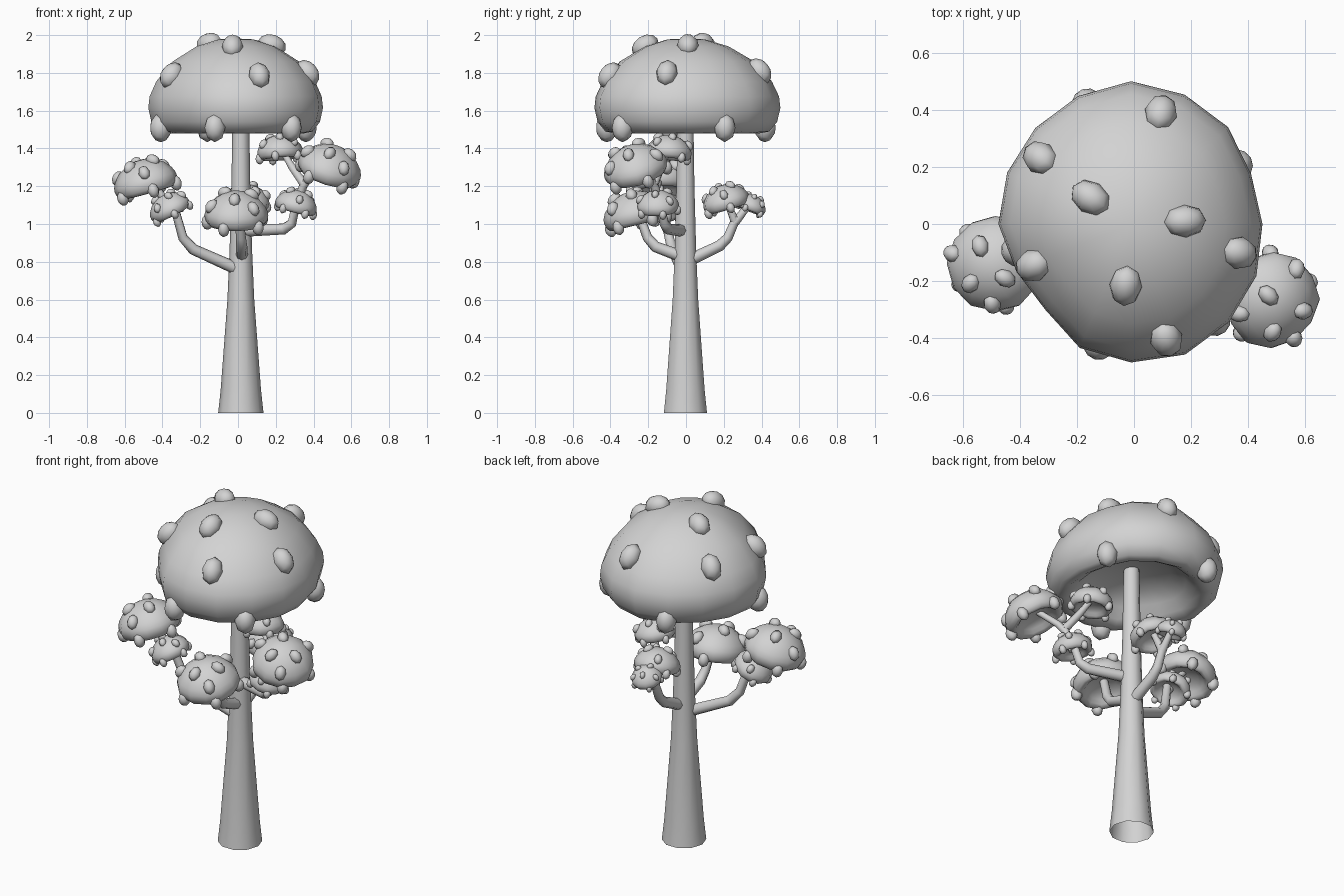
import bpy, bmesh, math, random
from mathutils import Vector, Matrix

random.seed(4)
cube = bpy.data.objects.get("Cube")
if cube:
    bpy.data.objects.remove(cube)

COLOUR = (0.65, 0.65, 0.65, 1)
grey = bpy.data.materials.new("plain_grey")
grey.use_nodes = True
grey.diffuse_color = COLOUR
grey.node_tree.nodes["Principled BSDF"].inputs["Base Color"].default_value = COLOUR

# Cap cross-section for radius 1: crown, rolled rim, hollow underside
PROFILE = [(0, 1.08), (0.2, 1.07), (0.45, 0.99), (0.72, 0.82), (0.91, 0.59),
           (0.985, 0.42), (1, 0.29), (0.965, 0.13), (0.88, 0.02), (0.78, 0),
           (0.68, 0.06), (0.58, 0.17), (0.4, 0.28), (0, 0.33)]
RIM = 7.6  # place of the hanging spots along the profile


def finish(bm, name, matrix=Matrix()):
    bmesh.ops.remove_doubles(bm, verts=bm.verts, dist=0.0001)
    bmesh.ops.recalc_face_normals(bm, faces=bm.faces)
    mesh = bpy.data.meshes.new(name)
    bm.to_mesh(mesh)
    bm.free()
    mesh.materials.append(grey)
    mesh.shade_smooth()
    obj = bpy.data.objects.new(name, mesh)
    obj.matrix_world = matrix
    bpy.context.collection.objects.link(obj)


def lathe(profile, radii, height):
    """Sweep a profile around z, with one radius for each direction."""
    bm = bmesh.new()
    n = len(radii)
    rings = []
    for r, z in profile:
        rings.append([bm.verts.new((r * radii[i] * math.cos(math.tau * i / n),
                                    r * radii[i] * math.sin(math.tau * i / n),
                                    z * height)) for i in range(n)])
    for a, b in zip(rings, rings[1:]):
        for i in range(n):
            j = (i + 1) % n
            bm.faces.new((a[i], a[j], b[j], b[i]))
    return bm


def cap(name, base, axis, radii, height, spots, size):
    turn = Vector((0, 0, 1)).rotation_difference(Vector(axis)).to_matrix().to_4x4()
    matrix = Matrix.Translation(base) @ turn
    finish(lathe(PROFILE, radii, height), name, matrix)
    # Egg-shaped spots: lying along the crown, hanging straight at the rim
    bm = bmesh.new()
    n = len(radii)
    up = Vector((0, 0, 1))
    for azimuth, step in spots:
        k = int(step)
        t = step - k
        (r0, z0), (r1, z1) = PROFILE[k], PROFILE[k + 1]
        around = (azimuth / 360 * n) % n
        i = int(around)
        f = around - i
        radius = radii[i % n] * (1 - f) + radii[(i + 1) % n] * f
        angle = math.radians(azimuth)
        out = Vector((math.cos(angle), math.sin(angle), 0))
        place = out * (r0 + (r1 - r0) * t) * radius + up * (z0 + (z1 - z0) * t) * height
        if step == RIM:
            slope, normal = -up, out
        else:
            slope = (out * (r1 - r0) + up * (z1 - z0)).normalized()
            normal = (out * (z0 - z1) + up * (r1 - r0)).normalized()
        frame = Matrix((slope.cross(normal), slope, normal)).transposed().to_4x4()
        scale = Matrix.Diagonal((size, size * 1.35, size, 1))
        bmesh.ops.create_uvsphere(bm, u_segments=8, v_segments=6, radius=1,
                                  matrix=Matrix.Translation(place) @ frame @ scale)
    finish(bm, name + "_spots", matrix)


# Trunk, open at the foot
trunk = lathe([(0.12, 0), (0.107, 0.12), (0.071, 0.6), (0.06, 0.85), (0.05, 1.2), (0.043, 1.64)],
              [1] * 10, 1)
finish(trunk, "trunk", Matrix.Translation((0.015, -0.003, 0)))

# Great cap with an uneven outline
outline = [0.46, 0.455, 0.48, 0.49, 0.5, 0.485, 0.475, 0.47,
           0.465, 0.435, 0.425, 0.47, 0.485, 0.495, 0.485, 0.475]
inner_spots = [(147, 1.64), (3, 1.85), (265, 2.0)]
great_spots = inner_spots + [(75, 3.5), (144, 3.58), (-15, 3.58), (203, 3.7), (287, 3.7)]
great_spots += [(azimuth, RIM) for azimuth in (255, -49, 193, 110, 29)]
cap("great_cap", (-0.01, 0, 1.48), (0, 0, 1), outline, 0.465, great_spots, 0.057)

# Small caps: name, middle, axis, radius, turn of the spots
small_caps = [
    ("right_large_cap", (-0.495, -0.14, 1.25), (-0.28, -0.05, 1), 0.17, -38),
    ("right_small_cap", (-0.37, -0.125, 1.1), (-0.52, -0.1, 1), 0.112, 30),
    ("left_large_cap", (0.493, -0.275, 1.325), (0.33, -0.3, 1), 0.17, -12),
    ("left_upper_cap", (0.22, -0.09, 1.405), (-0.08, 0.1, 1), 0.12, 10),
    ("left_small_cap", (0.315, -0.15, 1.118), (0.25, -0.05, 1), 0.112, 200),
    ("front_cap", (-0.01, -0.275, 1.08), (0, -0.25, 1), 0.172, 0),
    ("back_cap", (0.045, 0.205, 1.14), (0.05, -0.3, 1), 0.125, 50),
    ("back_small_cap", (0.02, 0.345, 1.11), (-0.05, 0.4, 1), 0.085, 100),
]
for name, middle, axis, radius, turn in small_caps:
    axis = Vector(axis).normalized()
    radii = [radius * random.uniform(0.97, 1.03) for i in range(12)]
    height = radius * 0.97
    base = Vector(middle) - axis * height * 0.52
    spots = [(turn + azimuth, step + 0.25) for azimuth, step in inner_spots]
    spots += [(turn + azimuth, 3.6) for azimuth in (75, 203, 310)]
    spots += [(turn + 30 + 72 * i, RIM) for i in range(5)]
    cap(name, base, axis, radii, height, spots, radius * 0.18)


# Bent branches with eased corners
def branch(name, corners, radius=0.03):
    corners = [Vector(c) for c in corners]
    points = [corners[0]]
    for a, b, c in zip(corners, corners[1:], corners[2:]):
        points += [b.lerp(a, 0.15), b.lerp(c, 0.2)]
    points.append(corners[-1])
    curve = bpy.data.curves.new(name, "CURVE")
    curve.dimensions = "3D"
    curve.bevel_depth = radius
    curve.bevel_resolution = 2
    curve.use_fill_caps = True
    spline = curve.splines.new("POLY")
    spline.points.add(len(points) - 1)
    for i, p in enumerate(points):
        spline.points[i].co = (*p, 1)
        spline.points[i].radius = 1.1 - 0.35 * i / (len(points) - 1)
    source = bpy.data.objects.new(name, curve)
    bpy.context.collection.objects.link(source)
    mesh = bpy.data.meshes.new_from_object(
        source.evaluated_get(bpy.context.evaluated_depsgraph_get()))
    bpy.data.objects.remove(source)
    mesh.materials.clear()
    mesh.materials.append(grey)
    mesh.shade_smooth()
    bpy.context.collection.objects.link(bpy.data.objects.new(name, mesh))


branch("right_branch", [(0, -0.02, 0.76), (-0.28, -0.08, 0.885), (-0.34, -0.125, 1.1)])
branch("right_twig", [(-0.34, -0.125, 1.06), (-0.41, -0.135, 1.16), (-0.48, -0.14, 1.25)], 0.022)
branch("left_branch", [(0.03, -0.02, 0.965), (0.28, -0.11, 0.975), (0.31, -0.14, 1.12)])
branch("left_twig", [(0.31, -0.14, 1.08), (0.35, -0.17, 1.22), (0.48, -0.27, 1.33)], 0.023)
branch("left_upper_twig", [(0.35, -0.17, 1.21), (0.28, -0.13, 1.31), (0.23, -0.09, 1.4)], 0.022)
branch("front_branch", [(0.02, 0, 0.82), (0.02, -0.19, 0.89), (0, -0.26, 1.08)])
branch("back_branch", [(0.02, 0, 0.8), (0.02, 0.21, 0.9), (0.02, 0.27, 1.04)])
branch("back_twig", [(0.02, 0.26, 1.01), (0.045, 0.21, 1.14)], 0.022)
branch("back_small_twig", [(0.02, 0.26, 1.01), (0.02, 0.34, 1.11)], 0.022)
